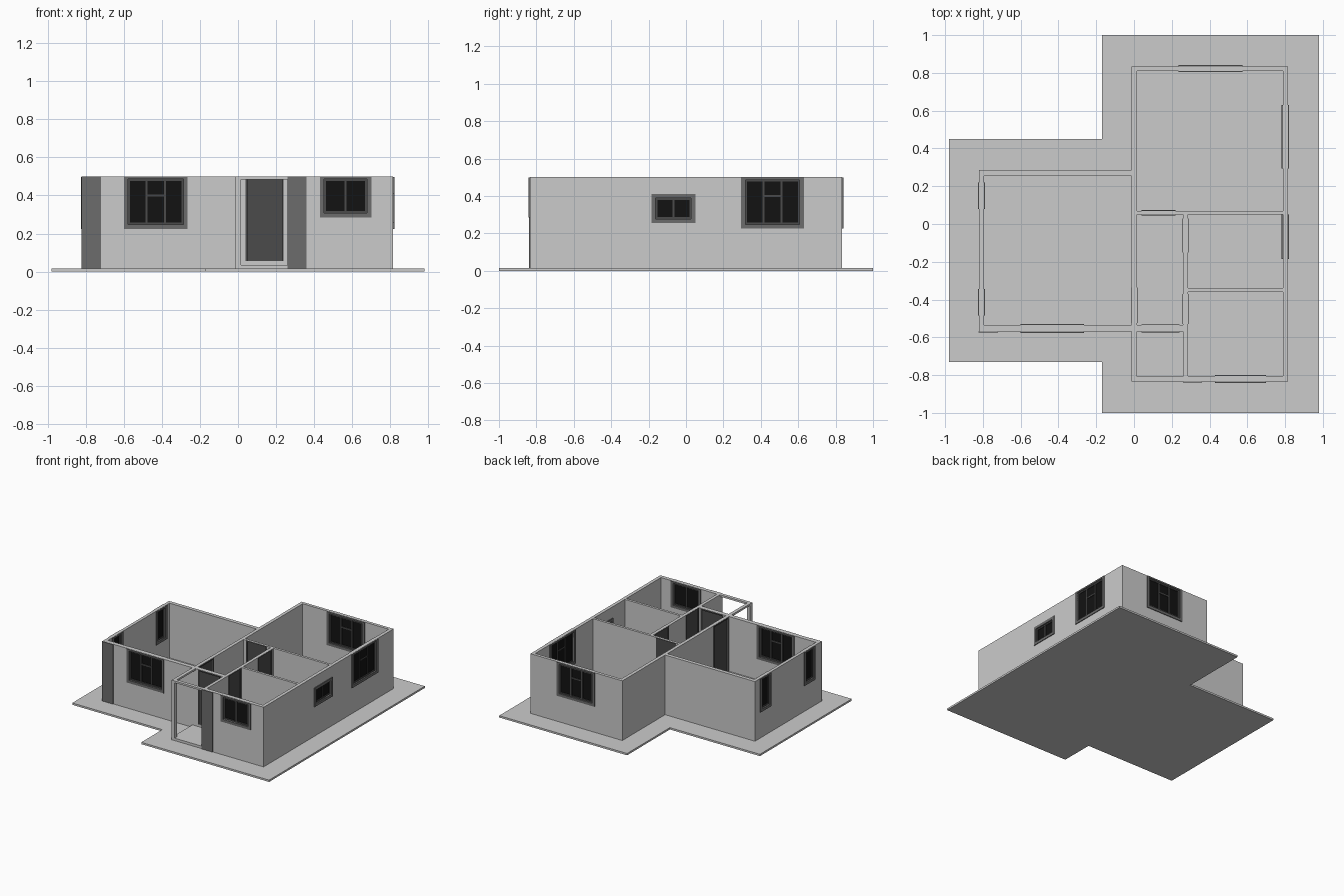
import bpy, bmesh

if "Cube" in bpy.data.objects:
    bpy.data.objects.remove(bpy.data.objects["Cube"])

TOP, SLAB, FLOOR = 0.50, 0.015, 0.055


def material(name, v):
    m = bpy.data.materials.new(name)
    m.diffuse_color = (v, v, v, 1)
    m.use_nodes = True
    m.node_tree.nodes["Principled BSDF"].inputs["Base Color"].default_value = m.diffuse_color
    return m


TRIM, SASH, DOOR, GLASS = (material("trim_grey", 0.15), material("sash_dark", 0.07),
                           material("door_dark", 0.07), material("glass_black", 0.006))


def make(name, bm, mat=None):
    bmesh.ops.recalc_face_normals(bm, faces=bm.faces)
    me = bpy.data.meshes.new(name)
    bm.to_mesh(me)
    bm.free()
    ob = bpy.data.objects.new(name, me)
    bpy.context.collection.objects.link(ob)
    if mat:
        me.materials.append(mat)
    return ob


def boxes(name, parts, mat=None):
    """One object from boxes given as (x0, x1, y0, y1, z0, z1)."""
    bm = bmesh.new()
    for x0, x1, y0, y1, z0, z1 in parts:
        vs = bmesh.ops.create_cube(bm, size=1)["verts"]
        bmesh.ops.scale(bm, vec=(x1 - x0, y1 - y0, z1 - z0), verts=vs)
        bmesh.ops.translate(bm, vec=((x0 + x1) / 2, (y0 + y1) / 2, (z0 + z1) / 2), verts=vs)
    return make(name, bm, mat)


def prism(name, outline, z0, z1):
    bm = bmesh.new()
    f = bm.faces.new([bm.verts.new((x, y, z0)) for x, y in outline])
    top = bmesh.ops.extrude_face_region(bm, geom=[f])["geom"]
    bmesh.ops.translate(bm, vec=(0, 0, z1 - z0),
                        verts=[v for v in top if isinstance(v, bmesh.types.BMVert)])
    return make(name, bm)


cutters = []


def cut(*b):
    ob = boxes("cutter", [b])
    ob.hide_render = True
    cutters.append(ob)


def place(axis, u0, u1, w0, w1, z0, z1):
    """Box running along the given wall axis (u), w across the wall."""
    return (u0, u1, w0, w1, z0, z1) if axis == "x" else (w0, w1, u0, u1, z0, z1)


def window(name, axis, w0, w1, u0, u1, z0, z1, panes, transom=False):
    t, p, s = 0.022, 0.006, 0.010
    z1 = min(z1, TOP - 0.002)
    tt = 0.012 if z1 > 0.49 else t
    a, b, c, d = u0 + t, u1 - t, z0 + t, z1 - tt      # clear opening
    cut(*place(axis, a, b, w0 - 0.01, w1 + 0.01, c, d))
    box = lambda *v: place(axis, *v)
    o, i = w0 - p, w1 + p
    boxes(name + "_trim", [box(u0, a, o, i, z0, z1), box(b, u1, o, i, z0, z1),
                           box(a, b, o, i, z0, c), box(a, b, o, i, d, z1)], TRIM)
    m = (w0 + w1) / 2
    o, i = m - 0.009, m + 0.009
    step = (b - a) / panes
    bars = [box(a, b, o, i, c, c + s), box(a, b, o, i, d - s, d)]
    for k in range(panes + 1):
        x = min(max(a + k * step, a + s / 2), b - s / 2)
        bars.append(box(x - s / 2, x + s / 2, o, i, c + s, d - s))
    if transom:
        bars.append(box(a + step, b - step, o, i, 0.395, 0.405))
    boxes(name + "_sash", bars, SASH)
    boxes(name + "_glass", [box(a, b, m - 0.003, m + 0.003, c, d)], GLASS)


def door(name, axis, w0, w1, u0, u1):
    t, p, z1 = 0.010, 0.004, TOP - 0.002
    a, b, d = u0 + t, u1 - t, z1 - t
    cut(*place(axis, a, b, w0 - 0.01, w1 + 0.01, FLOOR, d))
    box = lambda *v: place(axis, *v)
    o, i = w0 - p, w1 + p
    boxes(name + "_frame", [box(u0, a, o, i, FLOOR, z1), box(b, u1, o, i, FLOOR, z1),
                            box(a, b, o, i, d, z1)], DOOR)
    m = (w0 + w1) / 2
    boxes(name + "_leaf", [box(a, b, m - 0.011, m + 0.011, FLOOR, d)], DOOR)


# Ground slab
prism("ground_slab", [(-0.98, -0.73), (-0.17, -0.73), (-0.17, -1), (0.98, -1),
                      (0.98, 1), (-0.17, 1), (-0.17, 0.45), (-0.98, 0.45)], 0, SLAB)

# Wall mass, hollowed below by rooms and openings
walls = prism("walls", [(-0.82, -0.57), (-0.012, -0.57), (-0.012, -0.835), (0.815, -0.835),
                        (0.815, 0.835), (-0.012, 0.835), (-0.012, 0.285), (-0.82, 0.285)],
              SLAB, TOP)

# Rooms: left, back, hall, bathroom, front
rooms = {"left": (-0.795, -0.012, -0.535, 0.255), "back": (0.015, 0.788, 0.07, 0.81),
         "hall": (0.015, 0.26, -0.535, 0.05), "bath": (0.285, 0.788, -0.34, 0.05),
         "front": (0.285, 0.788, -0.805, -0.36)}
for n, r in rooms.items():
    cut(*r, -0.1, 0.6)
    boxes(n + "_floor", [(*r, SLAB, FLOOR)])

# Porch: open on two sides, corner post and thin beams remain
cut(0.015, 0.26, -0.808, -0.57, -0.1, 0.6)
cut(0.015, 0.26, -0.9, -0.79, 0.035, 0.485)
cut(-0.1, 0.03, -0.808, -0.57, 0.035, 0.485)
boxes("porch_floor", [(0.015, 0.26, -0.808, -0.57, SLAB, 0.035)])

# Dark cladding panels
boxes("left_cladding", [(-0.822, -0.72, -0.575, -0.568, SLAB, TOP - 0.001)], TRIM)
boxes("porch_cladding", [(0.26, 0.36, -0.840, -0.833, SLAB, TOP - 0.001)], TRIM)

# Windows
window("left_front_window", "x", -0.57, -0.535, -0.60, -0.265, 0.225, 0.5, 3, True)
window("front_window", "x", -0.835, -0.805, 0.43, 0.70, 0.285, 0.5, 2)
window("bath_window", "y", 0.788, 0.815, -0.185, 0.05, 0.255, 0.41, 2)
window("back_right_window", "y", 0.788, 0.815, 0.295, 0.63, 0.225, 0.5, 3, True)
window("back_window", "x", 0.81, 0.835, 0.235, 0.575, 0.225, 0.5, 3, True)
for n, y in (("rear", 0.08), ("fore", -0.485)):
    window("left_side_window_" + n, "y", -0.82, -0.795, y, y + 0.14, 0.225, 0.5, 1)

# Doors
door("entrance_door", "x", -0.57, -0.535, 0.04, 0.24)
door("back_room_door", "x", 0.05, 0.07, 0.04, 0.22)
door("left_room_door", "y", -0.012, 0.015, -0.525, -0.335)
door("front_room_door", "y", 0.26, 0.285, -0.53, -0.37)
door("bath_door", "y", 0.26, 0.285, -0.15, 0.03)

# Carve the walls, then discard the cutters
for c in cutters:
    m = walls.modifiers.new("cut", "BOOLEAN")
    m.operation, m.solver, m.object = "DIFFERENCE", "EXACT", c
bpy.context.view_layer.update()
dg = bpy.context.evaluated_depsgraph_get()
carved = bpy.data.meshes.new_from_object(walls.evaluated_get(dg))
walls.modifiers.clear()
walls.data = carved
for c in cutters:
    bpy.data.objects.remove(c)
